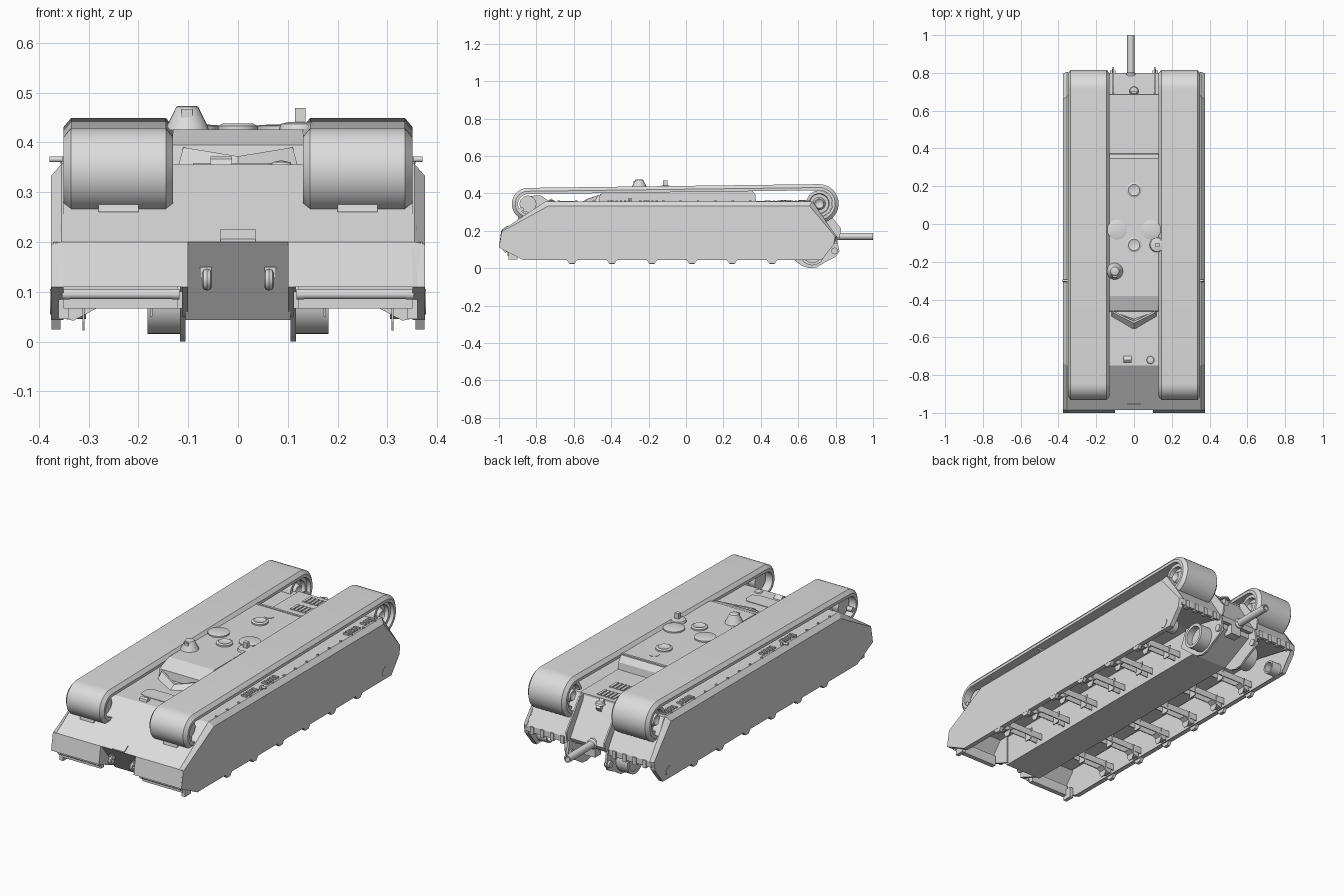
import bpy, bmesh, math
from mathutils import Vector

if "Cube" in bpy.data.objects:
    bpy.data.objects.remove(bpy.data.objects["Cube"])

grey = bpy.data.materials.new("plain grey")
grey.diffuse_color = (0.72, 0.72, 0.72, 1)
grey.use_nodes = True
grey.node_tree.nodes["Principled BSDF"].inputs["Base Color"].default_value = grey.diffuse_color


def finish(name, bm, smooth=False):
    bmesh.ops.remove_doubles(bm, verts=bm.verts, dist=1e-5)
    bmesh.ops.recalc_face_normals(bm, faces=bm.faces)
    me = bpy.data.meshes.new(name)
    bm.to_mesh(me)
    bm.free()
    me.materials.append(grey)
    ob = bpy.data.objects.new(name, me)
    bpy.context.scene.collection.objects.link(ob)
    if smooth:
        bpy.ops.object.select_all(action='DESELECT')
        ob.select_set(True)
        bpy.context.view_layer.objects.active = ob
        bpy.ops.object.shade_smooth_by_angle(angle=math.radians(35))
    return ob


def loft(name, rings, smooth=False):
    """Skin equal-length closed rings and cap both ends."""
    bm = bmesh.new()
    vr = [[bm.verts.new(p) for p in r] for r in rings]
    n = len(vr[0])
    for a, b in zip(vr, vr[1:]):
        for i in range(n):
            j = (i + 1) % n
            bm.faces.new((a[i], a[j], b[j], b[i]))
    bm.faces.new(vr[0])
    bm.faces.new(vr[-1])
    return finish(name, bm, smooth)


def prism(name, pts, x0, x1):
    return loft(name, [[(x, y, z) for y, z in pts] for x in (x0, x1)])


def slab(name, pts, z0, z1):
    return loft(name, [[(x, y, z) for x, y in pts] for z in (z0, z1)])


def box(name, x0, x1, y0, y1, z0, z1):
    return prism(name, [(y0, z0), (y1, z0), (y1, z1), (y0, z1)], x0, x1)


def lathe(name, prof, loc, axis='Z', seg=24):
    """Revolve an axis-to-axis or ring profile of (radius, height) points."""
    order = {'X': lambda a, b, h: (h, a, b), 'Y': lambda a, b, h: (b, h, a),
             'Z': lambda a, b, h: (a, b, h)}[axis]
    bm = bmesh.new()
    vr = []
    for i in range(seg):
        t = 2 * math.pi * i / seg
        vr.append([bm.verts.new(Vector(order(max(r, 1e-7) * math.cos(t),
                                             max(r, 1e-7) * math.sin(t), h)) + Vector(loc))
                   for r, h in prof])
    n = len(prof)
    for k in range(seg):
        a, b = vr[k], vr[(k + 1) % seg]
        for i in range(n):
            j = (i + 1) % n
            if prof[i][0] or prof[j][0]:
                bm.faces.new((a[i], a[j], b[j], b[i]))
    bmesh.ops.dissolve_degenerate(bm, dist=1e-5, edges=bm.edges)
    return finish(name, bm, True)


def cyl(name, r, h0, h1, loc, axis='Z', seg=24):
    return lathe(name, [(0, h0), (r, h0), (r, h1), (0, h1)], loc, axis, seg)


# Hull: wide upper body, narrow tub with sloped nose
prism("upper_hull", [(-.985, .2), (-.75, .355), (.68, .355), (.8, .17), (.79, .15),
                     (.55, .2)], -.352, .352)
prism("lower_tub", [(-.98, .2), (-.86, .043), (.58, .043), (.76, .13), (.76, .2)], -.105, .105)
prism("glacis_lip", [(-.985, .2), (-.985, .206), (-.955, .226), (-.945, .22)], -.035, .035)

# Crew compartment roof with sloped front and rear
loft("superstructure", [[(-.13, y0, z), (.13, y0, z), (.13, y1, z), (-.13, y1, z)]
                        for y0, y1, z in ((-.465, .375, .35), (-.46, .37, .395),
                                          (-.38, .345, .426))])
box("roof_rear_strip", -.13, .13, .335, .347, .42, .43)

for s in (1, -1):
    # V splash guard with sloped outer face
    loft("splash_guard", [
        [(0, -.56, .352), (s * .12, -.49, .352), (s * .12, -.46, .352), (0, -.5, .352)],
        [(0, -.525, .372), (s * .11, -.47, .39), (s * .11, -.46, .39), (0, -.515, .372)]])

    # Side skirt with bevelled upper edge
    rim = [(-1, .11), (-.988, .2), (-.75, .357), (.675, .357), (.805, .17), (.79, .125),
           (.725, .043), (-.87, .043)]
    outer = [(-1, .11), (-.985, .195), (-.735, .333), (.66, .333), (.797, .17), (.79, .125),
             (.725, .043), (-.87, .043)]
    loft("side_skirt", [[(s * .36, y, z) for y, z in outer], [(s * .35, y, z) for y, z in rim],
                        [(s * .354, y, z) for y, z in rim], [(s * .375, y, z) for y, z in outer]])

    # Front fender nose, hinge rod and backing block
    prism("front_fender", [(-1, .11), (-.985, .2), (-.9, .2), (-.975, .11)], s * .1, s * .37)
    prism("fender_end", [(-1, .11), (-.985, .2), (-.85, .2), (-.85, .05)], s * .1, s * .112)
    cyl("hinge_rod", .01, -.115, .115, (s * .233, -.965, .095), 'X', 16)
    for x in (.125, .345):
        cyl("hinge_knuckle", .011, -.008, .008, (s * x, -.966, .095), 'X', 16)
    box("fender_block", s * .12, s * .35, -.955, -.93, .066, .12)
    box("fender_bracket", s * .34, s * .36, -.95, -.9, .045, .1)

    # Track band: bevelled strip over the idler and the sprocket
    def arc(cy, cz, r, a0, a1, n=20):
        for i in range(n + 1):
            t = math.radians(a0 + (a1 - a0) * i / n)
            yield cy + r * math.cos(t), cz + r * math.sin(t), math.cos(t), math.sin(t)
    path = [(-.72, .258, 0, -1)] + list(arc(-.845, .343, .086, 270, 90)) \
        + list(arc(.712, .345, .104, 90, -90)) + [(.6, .241, 0, -1)]
    section = [(.13, -.033), (.13, -.018), (.145, 0), (.335, 0), (.35, -.018), (.35, -.033)]
    loft("track_band", [[(s * x, y + ny * o, z + nz * o) for x, o in section]
                        for y, z, ny, nz in path], True)

    # Sprocket rings and idler support inside the band ends
    lathe("sprocket", [(0, -.07), (.024, -.09), (.034, -.07), (.051, -.07), (.054, -.09),
                       (.07, -.09), (.07, .09), (.054, .09), (.051, .07), (.034, .07),
                       (.024, .09), (0, .07)], (s * .24, .712, .345), 'X', 32)
    cyl("idler", .045, -.075, .075, (s * .24, -.845, .343), 'X')
    prism("idler_arm", [(-.9, .26), (-.89, .32), (-.84, .385), (-.78, .39), (-.72, .35)],
          s * .2, s * .28)
    cyl("idler_bolt", .012, -.02, .02, (s * .325, -.88, .315), 'X', 12)

    # Small bolts along the skirt top and a side lamp
    for i in range(15):
        cyl("skirt_bolt", .006, 0, .006, (s * .35, -.68 + i * .093, .356), 'Z', 8)
    cyl("side_lamp", .006, -.02, .012, (s * .358, -.3, .366), 'X', 12)
    box("side_lamp_base", s * .34, s * .352, -.31, -.29, .35, .372)

    # Fender grilles under the bands
    for y0 in (-.42, -.25, .42, .56):
        for k in range(5):
            box("fender_grille", s * .31, s * .342, y0 + k * .022, y0 + k * .022 + .011, .35, .362)

    # Suspension brackets in the side channels, with a foot under the skirt
    for i in range(6):
        y = -.61 + i * .214
        for d in (-.022, .017):
            box("bracket_flange", s * .1, s * .36, y + d, y + d + .005, .066, .1)
        box("bracket_beam", s * .1, s * .36, y - .022, y + .022, .095, .1)
        prism("bracket_fin", [(y - .028, .1), (y - .022, .04), (y - .012, .022), (y + .012, .022),
                              (y + .022, .04), (y + .028, .1)], s * .308, s * .312)
        loft("bracket_wedge", [[(s * .285, yy, .066), (s * .345, yy, .066), (s * .345, yy, .045),
                                (s * .33, yy, .042)] for yy in (y - .02, y + .02)])
        prism("bracket_root", [(y - .03, .11), (y - .02, .05), (y + .02, .05), (y + .03, .11)],
              s * .172, s * .177)
        prism("skirt_foot", [(y - .028, .044), (y - .014, .024), (y + .014, .024),
                             (y + .028, .044)], s * .356, s * .374)

    # Final drive plates, drums and rear pins
    prism("drive_plate", [(.5, .11), (.57, .05), (.62, .012), (.66, 0), (.7, .004), (.74, .03),
                          (.8, .06), (.82, .09), (.805, .17), (.55, .22)], s * .105, s * .116)
    lathe("drive_drum", [(.05, -.035), (.065, -.035), (.065, .035), (.05, .035)],
          (s * .147, .675, .08), 'X', 32)
    cyl("drum_core", .052, -.03, 0, (s * .147, .675, .08), 'X')
    lathe("outer_axle", [(.026, -.03), (.035, -.03), (.035, .03), (.026, .03)],
          (s * .335, .675, .08), 'X')
    lathe("axle_cap", [(0, 0), (.026, 0), (.026, s * .003), (0, s * .003)],
          (s * .374, .675, .08), 'X')
    cyl("rear_pin", .018, -.014, .014, (s * .112, .795, .092), 'X', 16)

    # Rear fender strip with small teeth
    box("rear_strip", s * .11, s * .36, .785, .8, .14, .17)
    for k in range(4):
        box("rear_tooth", s * (.14 + k * .058), s * (.16 + k * .058), .78, .806, .132, .171)

    # Rear lifting fins
    prism("rear_fin", [(.7, .3), (.69, .36), (.72, .355), (.83, .21), (.82, .16), (.77, .18)],
          s * .105, s * .113)

    # Front tow hooks
    lathe("tow_eye", [(.013 + .009 * math.cos(k * math.pi / 4), .01 * math.sin(k * math.pi / 4))
                      for k in range(8)], (s * .062, -.953, .124), 'X', 16)
    box("tow_shank", s * .053, s * .076, -.95, -.9, .128, .15)

    # Paired roof hatches
    lathe("roof_hatch", [(0, 0), (.052, 0), (.052, .009), (.047, .011), (0, .012)],
          (s * .09, -.03, .424))

# Central domed hatches
for y in (.18, -.11):
    lathe("round_vent", [(0, 0), (.04, 0), (.04, .008), (.03, .013), (.022, .009), (0, .009)],
          (0, y, .425))
cyl("filler_cap", .024, 0, .003, (0, .26, .425))

# Conical cupola with a viewing port
lathe("cupola", [(0, 0), (.044, 0), (.04, .01), (.022, .046), (.018, .048), (0, .048)],
      (-.102, -.25, .425))
box("cupola_port", -.113, -.091, -.282, -.25, .435, .467)

# Periscope on a round base
lathe("periscope_base", [(0, 0), (.04, 0), (.036, .012), (.02, .016), (0, .016)],
      (.122, -.11, .425))
box("periscope", .114, .136, -.122, -.1, .43, .469)

# Driver hatch panel and small fittings on the front deck
slab("driver_hatch", [(-.09, -.67), (-.06, -.685), (.06, -.685), (.09, -.67), (.09, -.62),
                      (.075, -.6), (-.075, -.6), (-.09, -.62)], .35, .358)
prism("driver_periscope", [(-.735, .35), (-.73, .366), (-.72, .372), (-.7, .355)], -.055, -.012)
lathe("deck_knob", [(0, 0), (.022, 0), (.018, .008), (0, .012)], (.087, -.72, .352))

# Engine deck panel and louvres
box("engine_panel", -.13, .13, .375, .685, .35, .359)
for y in (.53, .63):
    for k in range(5):
        x = -.042 + k * .021
        box("engine_louvre", x - .007, x + .007, y - .031, y + .031, .355, .363)

# Rear hook, tow coupling and exhaust tube
lathe("deck_hook", [(0, 0), (.025, 0), (.02, .01), (0, .014)], (0, .705, .338), 'Z', 16)
prism("hook_plate", [(.68, .35), (.69, .362), (.725, .325), (.71, .3)], -.012, .012)
lathe("rear_tube", [(0, 0), (.019, 0), (.019, .28), (.012, .28), (.012, .2), (0, .2)],
      (-.017, .72, .17), 'Y')
lathe("tube_collar", [(0, 0), (.027, 0), (.027, .03), (.019, .038), (0, .038)],
      (-.017, .765, .17), 'Y')
box("rear_coupling", -.03, .03, .74, .79, .1, .15)
